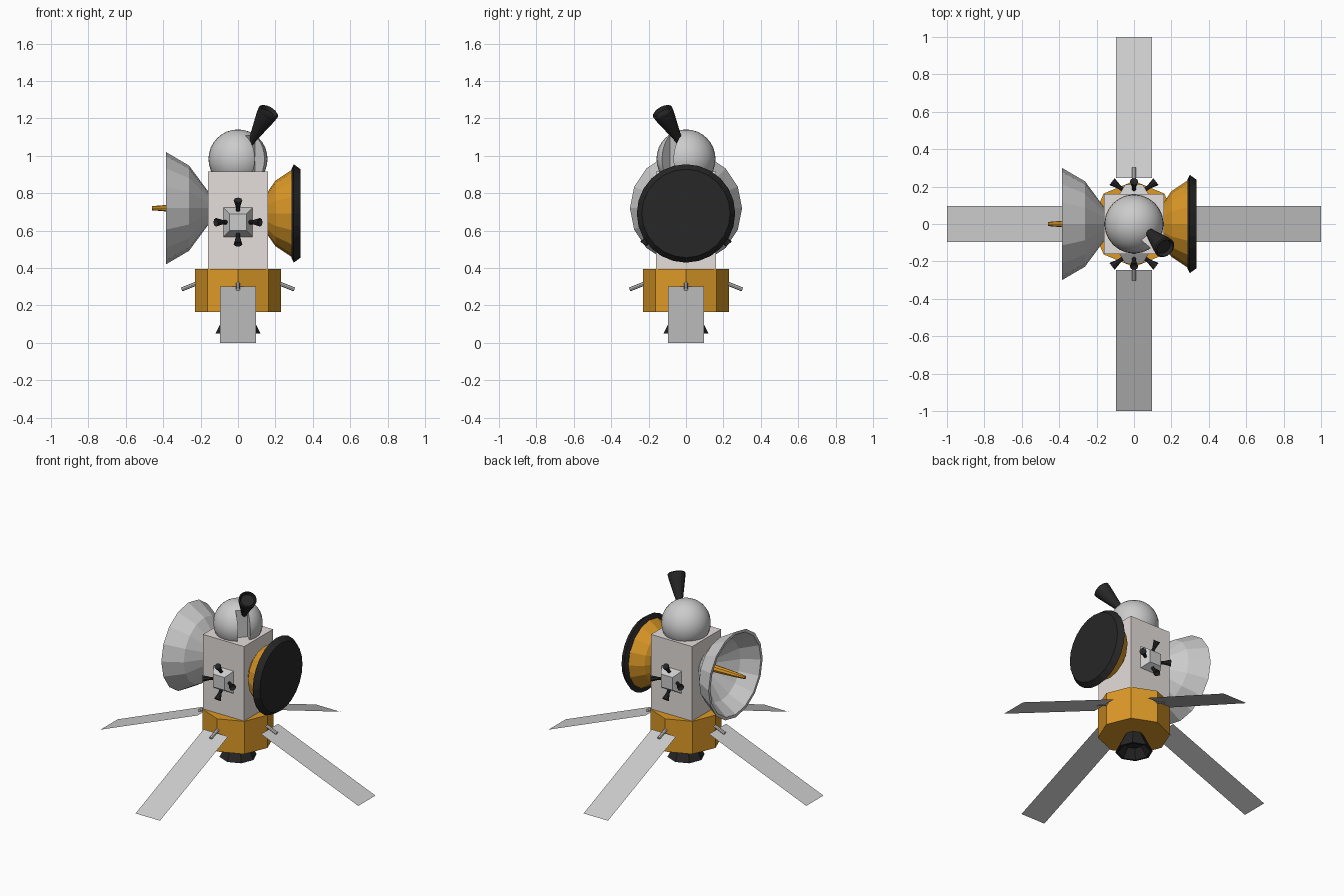
import bpy, bmesh, math
from mathutils import Vector, Matrix

if "Cube" in bpy.data.objects:
    bpy.data.objects.remove(bpy.data.objects["Cube"])


def material(name, rgb):
    m = bpy.data.materials.new(name)
    m.diffuse_color = (*rgb, 1)
    m.use_nodes = True
    m.node_tree.nodes["Principled BSDF"].inputs["Base Color"].default_value = m.diffuse_color
    return m


ORANGE = material("orange", (0.72, 0.32, 0.02))
BLACK = material("black", (0.02, 0.02, 0.02))
WHITE = material("warm_white", (0.78, 0.73, 0.71))


def finish(name, bm, mat=None, matrix=None):
    if matrix:
        bm.transform(matrix)
    me = bpy.data.meshes.new(name)
    bm.to_mesh(me)
    bm.free()
    ob = bpy.data.objects.new(name, me)
    bpy.context.collection.objects.link(ob)
    if mat:
        me.materials.append(mat)
    return ob


def lathe(name, profile, sides, mat=None, origin=(0, 0, 0), axis=(0, 0, 1)):
    """Revolve (radius, height) points around an axis; radius 0 makes a pole."""
    bm = bmesh.new()
    rings = []
    for r, h in profile:
        n = sides if r > 0 else 1
        rings.append([bm.verts.new((r * math.cos(math.tau * i / sides),
                                    r * math.sin(math.tau * i / sides), h)) for i in range(n)])
    for a, b in zip(rings, rings[1:]):
        for i in range(sides):
            j = (i + 1) % sides
            quad = [a[i % len(a)], a[j % len(a)], b[j % len(b)], b[i % len(b)]]
            bm.faces.new(list(dict.fromkeys(quad)))
    bmesh.ops.recalc_face_normals(bm, faces=bm.faces)
    rot = Vector(axis).to_track_quat('Z', 'Y').to_matrix().to_4x4()
    return finish(name, bm, mat, Matrix.Translation(origin) @ rot)


def box(name, size, centre, mat=None, turn=0):
    bm = bmesh.new()
    bmesh.ops.create_cube(bm, size=1)
    m = Matrix.Rotation(turn, 4, 'Z') @ Matrix.Translation(centre) @ Matrix.Diagonal((*size, 1))
    return finish(name, bm, mat, m)


# Main body, octagonal base and engine nozzle
box("body", (0.32, 0.32, 0.525), (0, 0, 0.655), WHITE)
lathe("base", [(0, 0.165), (0.23, 0.165), (0.23, 0.395), (0, 0.395)], 8, ORANGE)
lathe("main_nozzle", [(0, 0.17), (0.06, 0.17), (0.12, 0.05), (0.105, 0.05),
                      (0.06, 0.11), (0, 0.11)], 8, BLACK)

# Four sloping solar panels, each on a short strut
for i in range(4):
    spin = Matrix.Rotation(i * math.pi / 2, 4, 'Z')
    bm = bmesh.new()
    bm.faces.new([bm.verts.new(p) for p in ((0.245, -0.095, 0.302), (1, -0.095, 0),
                                            (1, 0.095, 0), (0.245, 0.095, 0.302))])
    finish(f"solar_panel_{i + 1}", bm, None, spin)
    axis = Vector((0.93, 0, -0.37)).normalized()
    lathe(f"panel_strut_{i + 1}", [(0, 0), (0.011, 0), (0.011, 0.115), (0, 0.115)], 8, None,
          spin @ Vector((0.195, 0, 0.328)), spin.to_3x3() @ axis)

# Antenna dish and its feed on the left
lathe("antenna_dish", [(0, 0.14), (0.09, 0.16), (0.228, 0.262), (0.3, 0.385), (0.28, 0.385),
                       (0.21, 0.275), (0.08, 0.18), (0, 0.165)], 16, None, (0, 0, 0.72), (-1, 0, 0))
lathe("antenna_feed", [(0, 0.16), (0.028, 0.16), (0.018, 0.38), (0.016, 0.40),
                       (0.011, 0.46), (0, 0.46)], 8, ORANGE, (0, 0, 0.72), (-1, 0, 0))

# Heat shield bowl with black cover on the right
lathe("shield_bowl", [(0, 0.14), (0.11, 0.155), (0.175, 0.2), (0.235, 0.29), (0, 0.29)],
      16, ORANGE, (0, 0, 0.692), (1, 0, 0))
lathe("shield_cover", [(0, 0.285), (0.235, 0.285), (0.263, 0.298), (0.236, 0.335), (0, 0.335)],
      24, BLACK, (0, 0, 0.692), (1, 0, 0))

# Observatory dome with a slit
bm = bmesh.new()
bmesh.ops.create_uvsphere(bm, u_segments=24, v_segments=16, radius=0.158)
dome = finish("dome", bm, None, Matrix.Translation((0, 0, 0.983)))
cutter = box("slit_cutter", (0.2, 0.08, 0.2), (0.185, 0, 1.01), None, math.radians(-40))
cutter.hide_render = True
cutter.hide_viewport = True
mod = dome.modifiers.new("slit", 'BOOLEAN')
mod.operation = 'DIFFERENCE'
mod.object = cutter
mod.solver = 'EXACT'
bpy.context.view_layer.objects.active = dome
dome.select_set(True)
bpy.ops.object.modifier_apply(modifier="slit")
bpy.data.objects.remove(cutter)
bpy.ops.object.shade_smooth_by_angle(angle=math.radians(30))
dome.select_set(False)

# Telescope looking out of the dome
aim = Vector((0.58, -0.58, 1)).normalized()
lathe("telescope", [(0, -0.26), (0.015, -0.26), (0.02, -0.19), (0.054, -0.03), (0.058, 0),
                    (0.05, 0.006), (0.042, -0.015), (0, -0.015)], 16, BLACK,
      (0.163, -0.126, 1.235), aim)

# Thruster mounts on front and back, each with four flared nozzles
for label, s in (("front", -1), ("back", 1)):
    bm = bmesh.new()
    bmesh.ops.create_cone(bm, cap_ends=True, segments=4, radius1=0.08 * math.sqrt(2),
                          radius2=0.045 * math.sqrt(2), depth=0.055)
    rot = Matrix.Rotation(-s * math.pi / 2, 4, 'X') @ Matrix.Rotation(math.pi / 4, 4, 'Z')
    # square the pyramid to the body whichever corner the cone starts on
    if any(abs(abs(v.co.x) - abs(v.co.y)) < 1e-4 for v in bm.verts):
        rot = Matrix.Rotation(-s * math.pi / 2, 4, 'X')
    finish(f"{label}_thruster_mount", bm, None, Matrix.Translation((0, s * 0.185, 0.645)) @ rot)
    for k in range(4):
        a = k * math.pi / 2
        side = Vector((math.cos(a), 0, math.sin(a)))
        lathe(f"{label}_thruster_{k + 1}", [(0, 0), (0.011, 0), (0.011, 0.03), (0.023, 0.078),
                                            (0, 0.07)], 8, BLACK,
              side * 0.055 + Vector((0, s * 0.18, 0.645)),
              (side * 0.8 + Vector((0, s * 0.6, 0))).normalized())
